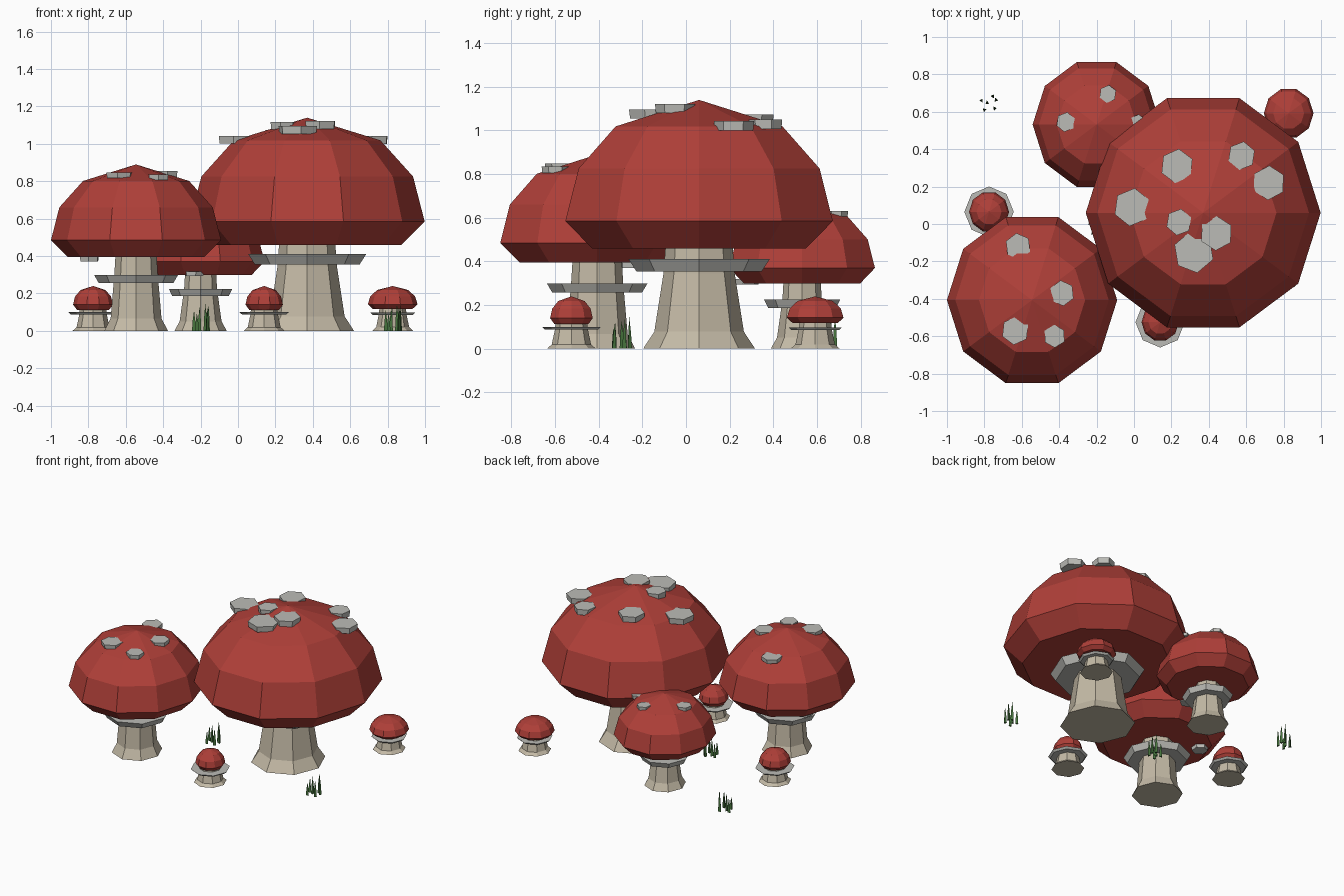
import bpy, bmesh, math, random

random.seed(4)
STRETCH = 1.026  # slight depth stretch shared by all round parts

if "Cube" in bpy.data.objects:
    bpy.data.objects.remove(bpy.data.objects["Cube"], do_unlink=True)


def material(name, r, g, b):
    mat = bpy.data.materials.new(name)
    mat.use_nodes = True
    mat.diffuse_color = (r, g, b, 1)
    node = next(n for n in mat.node_tree.nodes if n.type == 'BSDF_PRINCIPLED')
    node.inputs["Base Color"].default_value = (r, g, b, 1)
    node.inputs["Roughness"].default_value = 0.9
    return mat


RED = material("cap red", 0.43, 0.05, 0.04)
GREY = material("pale grey", 0.50, 0.50, 0.47)
CREAM = material("stem cream", 0.55, 0.49, 0.38)
GREEN = material("grass green", 0.06, 0.17, 0.045)


def add_lathe(bm, profile, sides, center, turn=0.0):
    """Add a closed faceted solid from (radius, height) points, bottom to top."""
    cx, cy, cz = center
    rings = []
    for r, z in profile:
        count = sides if r > 0 else 1
        ring = []
        for i in range(count):
            a = turn + math.tau * i / sides
            ring.append(bm.verts.new((cx + r * math.cos(a),
                                      cy + r * math.sin(a) * STRETCH, cz + z)))
        rings.append(ring)
    for low, high in zip(rings, rings[1:]):
        for i in range(sides):
            j = (i + 1) % sides
            if len(high) == 1:
                bm.faces.new((low[i], low[j], high[0]))
            else:
                bm.faces.new((low[i], low[j], high[j], high[i]))
    bm.faces.new(rings[0][::-1])
    if len(rings[-1]) > 1:
        bm.faces.new(rings[-1])


def finish(name, bm, mat):
    bmesh.ops.recalc_face_normals(bm, faces=bm.faces)
    mesh = bpy.data.meshes.new(name)
    bm.to_mesh(mesh)
    bm.free()
    mesh.materials.append(mat)
    obj = bpy.data.objects.new(name, mesh)
    bpy.context.collection.objects.link(obj)
    return obj


def lathe(name, profile, sides, center, mat):
    bm = bmesh.new()
    add_lathe(bm, profile, sides, center)
    return finish(name, bm, mat)


def dome(radius, rim, apex):
    """Rings of the cap from the rim up to the tip."""
    h = apex - rim
    arc = [(radius * math.cos(math.radians(a)), rim + h * math.sin(math.radians(a)))
           for a in (0, 25.7, 51.4)]
    return arc + [(0, apex)]


def surface_height(profile, r):
    for (r1, z1), (r2, z2) in zip(profile, profile[1:]):
        if r2 <= r <= r1:
            return z1 + (z2 - z1) * (r1 - r) / (r1 - r2)
    return profile[0][1]


def mushroom(name, x, y, radius, bottom, rim, apex, foot, neck, ring, ring_low, ring_high,
             spots=(), loose=(), thick=0.03):
    top = dome(radius, rim, apex)
    lathe(name + "_cap", [(radius * 0.8, bottom)] + top, 10, (x, y, 0), RED)
    # flared stem running up into the cap
    lathe(name + "_stem", [(foot, 0), (foot * 0.8, bottom * 0.17),
                           (neck * 1.06, bottom * 0.75), (neck, bottom + 0.01)],
          8, (x, y, 0), CREAM)
    # skirt ring around the stem
    lathe(name + "_ring", [(ring * 0.89, ring_low), (ring, ring_high)], 8, (x, y, 0), GREY)
    # flat hexagonal spots resting on the cap, plus loose ones below it
    placed = [(sx, sy, sr, surface_height(top, math.hypot(sx - x, (sy - y) / STRETCH)))
              for sx, sy, sr in spots] + list(loose)
    if placed:
        bm = bmesh.new()
        for sx, sy, sr, sz in placed:
            add_lathe(bm, [(sr * 0.95, -thick / 2), (sr, thick / 2)], 6, (sx, sy, sz),
                      math.pi / 6 + random.uniform(-0.2, 0.2))
        finish(name + "_spots", bm, GREY)


# Large mushrooms
mushroom("big_mushroom", 0.37, 0.06, 0.628, 0.46, 0.585, 1.14, 0.25, 0.15, 0.315, 0.355, 0.41,
         spots=[(0.23, 0.31, 0.09), (0.575, 0.365, 0.075), (0.72, 0.22, 0.09),
                (-0.01, 0.09, 0.1), (0.24, 0.01, 0.07), (0.44, -0.05, 0.09),
                (0.32, -0.15, 0.11)], thick=0.042)
mushroom("front_mushroom", -0.545, -0.407, 0.455, 0.395, 0.485, 0.89, 0.17, 0.11, 0.225,
         0.257, 0.3,
         spots=[(-0.62, -0.12, 0.07), (-0.385, -0.37, 0.067), (-0.635, -0.57, 0.075),
                (-0.425, -0.6, 0.06)],
         loose=[(-0.795, -0.26, 0.055, 0.385)])
mushroom("back_mushroom", -0.2, 0.532, 0.342, 0.3, 0.37, 0.672, 0.14, 0.083, 0.17,
         0.187, 0.225,
         spots=[(-0.14, 0.695, 0.047), (-0.365, 0.545, 0.052), (0.02, 0.54, 0.045)],
         loose=[(-0.235, 0.28, 0.055, 0.306)], thick=0.025)

# Small mushrooms
mushroom("small_mushroom_front", 0.14, -0.525, 0.1, 0.113, 0.14, 0.24, 0.11, 0.07, 0.132,
         0.087, 0.1)
mushroom("small_mushroom_left", 0.827, 0.592, 0.133, 0.118, 0.142, 0.24, 0.11, 0.07, 0.12,
         0.085, 0.098)
mushroom("small_mushroom_right", -0.775, 0.065, 0.107, 0.113, 0.14, 0.24, 0.11, 0.07, 0.132,
         0.087, 0.1)

# Grass tufts: thin three-sided blades
BLADES = [(-0.035, 0.012, 0.11), (-0.02, -0.038, 0.095), (0.025, 0.035, 0.145),
          (0.035, -0.03, 0.125), (0.042, 0.015, 0.14), (-0.005, 0.0, 0.13)]
for side, tx, ty in (("left", 0.825, -0.295), ("middle", -0.2, -0.01), ("right", -0.78, 0.648)):
    bm = bmesh.new()
    for dx, dy, h in BLADES:
        add_lathe(bm, [(0.012, 0), (0.008, h * 0.5), (0, h)], 3, (tx + dx, ty + dy, 0),
                  random.uniform(0, 2))
    finish("grass_tuft_" + side, bm, GREEN)
